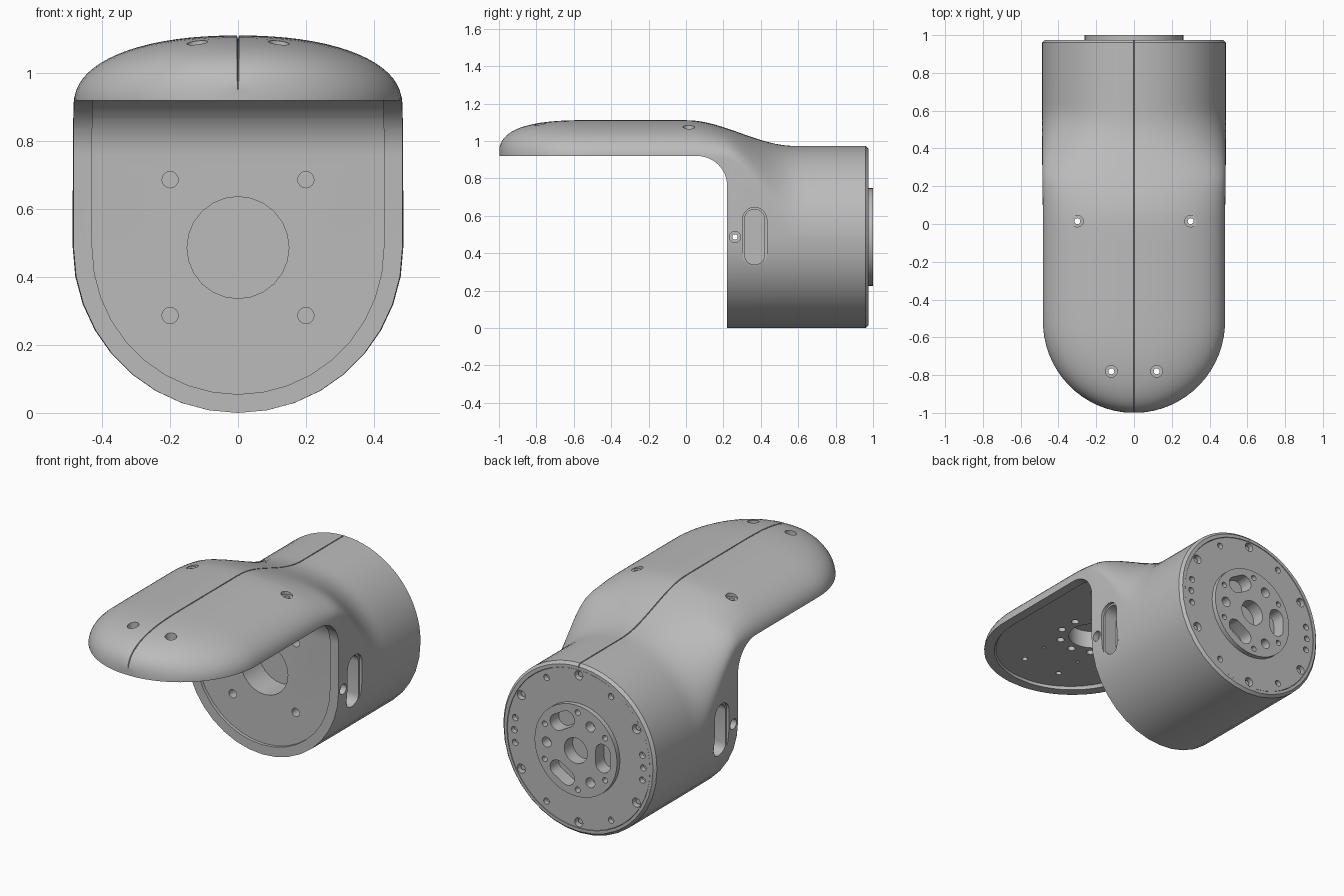
import bpy, bmesh
from math import sin, cos, pi, radians, sqrt

if "Cube" in bpy.data.objects:
    bpy.data.objects.remove(bpy.data.objects["Cube"])

grey = bpy.data.materials.new("plain grey")
grey.use_nodes = True
colour = (0.5, 0.5, 0.5, 1)
grey.diffuse_color = colour
grey.node_tree.nodes["Principled BSDF"].inputs["Base Color"].default_value = colour

R = 0.487          # body radius and axis height
BACK = 0.975       # rear end of the body


def finish(name, bm):
    bmesh.ops.recalc_face_normals(bm, faces=bm.faces)
    mesh = bpy.data.meshes.new(name)
    bm.to_mesh(mesh)
    bm.free()
    mesh.materials.append(grey)
    obj = bpy.data.objects.new(name, mesh)
    bpy.context.collection.objects.link(obj)
    return obj


def boolean(target, cutter, operation="DIFFERENCE"):
    mod = target.modifiers.new("cut", "BOOLEAN")
    mod.object, mod.operation, mod.solver = cutter, operation, "EXACT"
    bpy.context.view_layer.objects.active = target
    bpy.ops.object.modifier_apply(modifier=mod.name)


def discard(*objects):
    for obj in objects:
        bpy.data.objects.remove(obj)


def prism(bm, outline, axis, lo, hi):
    """Extrude a 2D outline along one axis."""
    place = {"x": lambda u, v, d: (d, u, v),
             "y": lambda u, v, d: (u, d, v),
             "z": lambda u, v, d: (u, v, d)}[axis]
    a, b = ([bm.verts.new(place(u, v, d)) for u, v in outline] for d in (lo, hi))
    bm.faces.new(a)
    bm.faces.new(b[::-1])
    n = len(a)
    for i in range(n):
        bm.faces.new((a[i], b[i], b[(i + 1) % n], a[(i + 1) % n]))


def circle(u, v, r, n=20):
    return [(u + r * cos(2 * pi * i / n), v + r * sin(2 * pi * i / n)) for i in range(n)]


def capsule(u, v, r, half, turn=pi / 2, n=10):
    """Rounded slot outline whose long direction is at angle turn."""
    pts = []
    for side in (0, pi):
        cu, cv = u + half * cos(turn + side), v + half * sin(turn + side)
        for i in range(n + 1):
            a = turn + side - pi / 2 + pi * i / n
            pts.append((cu + r * cos(a), cv + r * sin(a)))
    return pts


def ease(lo, hi, y):
    t = min(1, max(0, (y - lo) / (hi - lo)))
    return t * t * (3 - 2 * t)


def top_height(y):
    if y < -0.5:
        t = min(1, (-0.5 - y) / 0.5)
        return 0.92 + 0.192 * (1 - t ** 2.8) ** (1 / 2.8)
    return 0.974 + 0.138 * (1 - ease(0, 0.58, y))


def section(y, inset, n=18):
    """Half-round below, straight shoulders, domed top with a seam notch."""
    w = R - inset - 0.004 * (1 - ease(0, 0.5, y))
    nose = (-0.515 - y) / (0.485 - inset)
    if nose > 0:
        w *= sqrt(max(0.001, 1 - nose * nose))
    blend = 1 - ease(0.2, 0.62, y)
    shoulder = 0.5 + 0.41 * blend
    top = top_height(y) if not inset else 1.0
    power = 2 / (2 + 0.2 * blend)
    pts = [(w * cos(pi + pi * i / n), R + (R - inset) * sin(pi + pi * i / n))
           for i in range(n + 1)]
    dome = []
    for i in range(n):
        a = pi / 2 * i / n
        dome.append((w * cos(a) ** power, shoulder + (top - shoulder) * sin(a) ** power))
    g = min(0.003, w * 0.03)
    dome.append((g, top))
    notch = [] if inset else [(0, top - 0.012)]
    return pts + dome + notch + [(-x, z) for x, z in reversed(dome)]


def hull(name, inset=0.0):
    front = -0.998 + inset
    ys = [front + 0.5 * (1 - cos(pi / 2 * i / 16)) for i in range(17)]
    ys += [-0.5 + inset + 0.08 * i for i in range(1, 7)]
    ys += [0.04 * i for i in range(1, 17)] + [0.8, BACK - 0.015]
    bm = bmesh.new()
    rings = [[bm.verts.new((x, y, z)) for x, z in section(y, inset)] for y in ys]
    # chamfered rear rim
    rings.append([bm.verts.new((x * 0.97, BACK, R + (z - R) * 0.97))
                  for x, z in section(BACK, inset)])
    for a, b in zip(rings, rings[1:]):
        for i in range(len(a)):
            j = (i + 1) % len(a)
            bm.faces.new((a[i], a[j], b[j], b[i]))
    bm.faces.new(rings[0])
    bm.faces.new(rings[-1][::-1])
    return finish(name, bm)


def open_space(name, depth):
    """Empty volume under the hood, with a filleted inner corner."""
    r = 0.16 + depth
    outline = [(-1.3, -0.3), (0.22 + depth, -0.3)]
    outline += [(0.06 + r * cos(pi / 2 * i / 12), 0.76 + r * sin(pi / 2 * i / 12))
                for i in range(13)]
    outline.append((-1.3, 0.92 + depth))
    bm = bmesh.new()
    prism(bm, outline, "x", -0.8, 0.8)
    return finish(name, bm)


# Body with hood, and the shallow panel recess inside its rim
body = hull("hooded_body")
space = open_space("space_cutter", 0)
recess = open_space("recess_cutter", 0.018)
inner = hull("inner_cutter", 0.055)
boolean(body, space)
boolean(recess, inner, "INTERSECT")
boolean(body, recess)
discard(space, recess, inner)

# Wide cuts: counterbores, side slots, panel openings, rear seat
wide, narrow = bmesh.new(), bmesh.new()
for s in (-1, 1):
    for x, y in ((0.3, 0.015), (0.12, -0.78)):
        prism(wide, circle(s * x, y, 0.031, 16), "z", top_height(y) - 0.05, 1.4)
        prism(narrow, circle(s * x, y, 0.016, 12), "z", 0.85, 1.3)
    prism(wide, capsule(0.367, R, 0.065, 0.094), "x", s * 0.47, s * 0.7)
    prism(narrow, capsule(0.367, R, 0.054, 0.094), "x", s * 0.39, s * 0.6)
    prism(wide, circle(0.262, R, 0.03, 16), "x", s * 0.45, s * 0.7)
    for t in (-1, 1):
        prism(wide, circle(s * 0.2, R + t * 0.2, 0.024, 16), "y", 0.1, 0.3)
    prism(narrow, circle(s * 0.12, -0.62, 0.01, 10), "z", 0.85, 0.98)
prism(narrow, circle(0.262, R, 0.015, 12), "x", -0.7, 0.7)
prism(wide, circle(0, R, 0.15, 24), "y", 0.1, 0.4)
prism(wide, circle(0, -0.35, 0.13, 28), "z", 0.8, 1.04)
for k in range(10):
    a = 2 * pi * (k + 0.5) / 10
    prism(narrow, circle(0.18 * cos(a), -0.35 + 0.18 * sin(a), 0.021, 12), "z", 0.85, 0.99)
prism(wide, circle(0, R, 0.455, 48), "y", 0.92, 1.2)
for name, bm in (("wide_cutter", wide), ("narrow_cutter", narrow)):
    cutter = finish(name, bm)
    boolean(body, cutter)
    discard(cutter)

# Rear flange and raised hub
bm = bmesh.new()
prism(bm, circle(0, R, 0.453, 48), "y", 0.9, BACK - 0.002)
flange = finish("rear_flange", bm)
bm = bmesh.new()
prism(bm, circle(0, R, 0.262, 40), "y", 0.91, 1.0)
hub = finish("rear_hub", bm)

# Rear bores, slots and screw holes shared by both plates
bores = bmesh.new()


def rear_hole(angle, distance, r, depth):
    a = radians(angle)
    prism(bores, circle(-distance * cos(a), R + distance * sin(a), r, 14), "y", depth, 1.2)


prism(bores, circle(0, R, 0.073, 24), "y", 0.925, 1.2)
for k in range(3):
    a = radians(120 * k)
    prism(bores, capsule(-0.172 * cos(a), R + 0.172 * sin(a), 0.046, 0.036, pi / 2 - a),
          "y", 0.922, 1.2)
    rear_hole(120 * k + 60, 0.185, 0.029, 0.94)
    for s in (-1, 1):
        rear_hole(120 * k + 60 + s * 27, 0.222, 0.016, 0.945)
for k in range(6):
    rear_hole(60 * k + 30, 0.422, 0.026, 0.935)
    rear_hole(60 * k, 0.41, 0.018, 0.945)
for s in (-1, 1):
    for side in (0, 180):
        rear_hole(side + s * 10, 0.41, 0.018, 0.945)
cutter = finish("bore_cutter", bores)
boolean(flange, cutter)
boolean(hub, cutter)
discard(cutter)

# Socket heads in the larger flange holes
heads = bmesh.new()
for k in range(6):
    a = radians(60 * k + 30)
    prism(heads, circle(-0.422 * cos(a), R + 0.422 * sin(a), 0.015, 10), "y", 0.91, 0.955)
screws = finish("flange_screws", heads)

# Smooth curves, sharp edges
bpy.ops.object.select_all(action="DESELECT")
for obj in (body, flange, hub, screws):
    obj.select_set(True)
bpy.context.view_layer.objects.active = body
bpy.ops.object.shade_smooth_by_angle(angle=radians(32))
